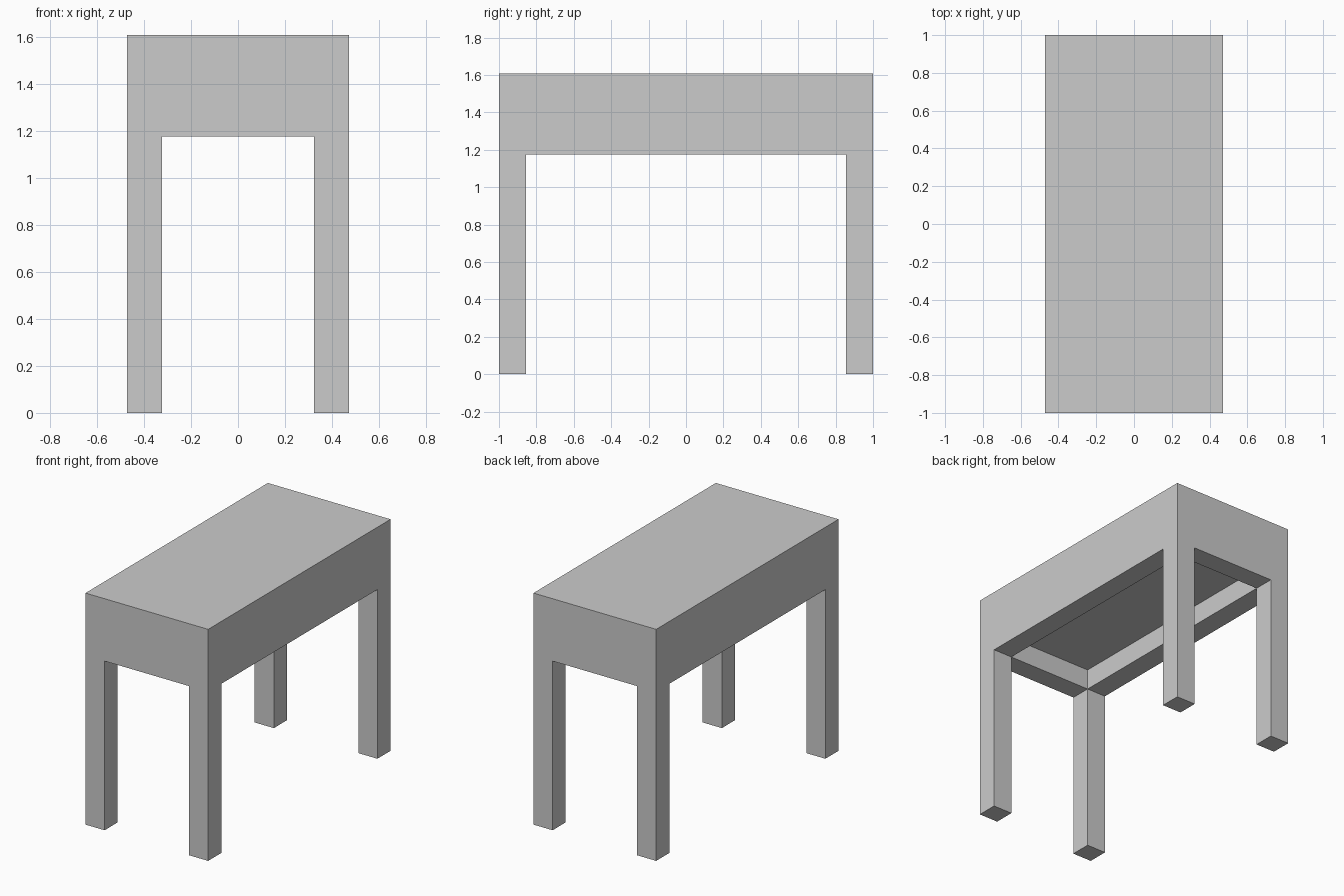
import bpy, bmesh, math
from mathutils import Matrix, Vector

if "Cube" in bpy.data.objects:
    bpy.data.objects.remove(bpy.data.objects["Cube"])

HX, HY = 0.471, 1.0            # half width, half length
IX, IY = 0.324, 0.856          # inner faces of legs and rails
TOP, RAIL, RECESS = 1.607, 1.174, 1.317

bm = bmesh.new()

# Solid block for the top and apron
size = Matrix.Diagonal((2 * HX, 2 * HY, TOP - RAIL, 1))
bmesh.ops.create_cube(bm, size=1, matrix=Matrix.Translation((0, 0, (TOP + RAIL) / 2)) @ size)

# Cut along the inner leg lines
for axis, d in (((1, 0, 0), IX), ((0, 1, 0), IY)):
    for s in (-1, 1):
        bmesh.ops.bisect_plane(bm, geom=bm.verts[:] + bm.edges[:] + bm.faces[:],
                               plane_co=Vector(axis) * d * s, plane_no=axis)


def pull(test, z):
    """Extrude the matching underside faces to height z."""
    picked = [f for f in bm.faces if f.normal.z < -0.9 and test(f.calc_center_median())]
    new = bmesh.ops.extrude_discrete_faces(bm, faces=picked)["faces"]
    for v in {v for f in new for v in f.verts}:
        v.co.z = z


bm.normal_update()
# Four legs down to the floor
pull(lambda c: abs(c.x) > IX and abs(c.y) > IY, 0)
bm.normal_update()
# Shallow recess under the top, inside the rails
pull(lambda c: abs(c.x) < IX and abs(c.y) < IY, RECESS)

# Clean flat faces
bmesh.ops.dissolve_limit(bm, angle_limit=math.radians(1), verts=bm.verts[:], edges=bm.edges[:])
bmesh.ops.recalc_face_normals(bm, faces=bm.faces[:])

mesh = bpy.data.meshes.new("table")
bm.to_mesh(mesh)
bm.free()
bpy.context.collection.objects.link(bpy.data.objects.new("table", mesh))
